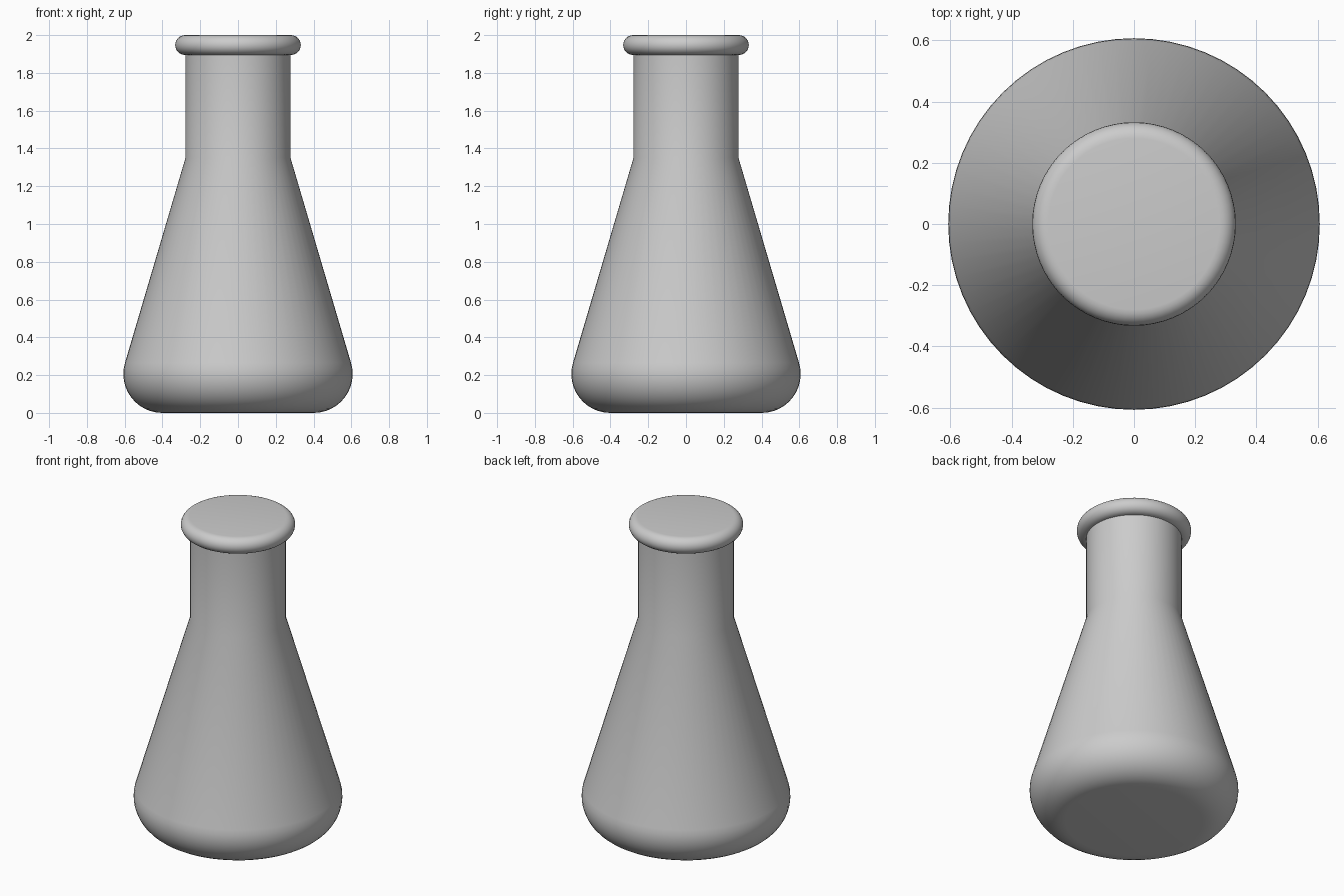
import bpy, bmesh
from math import sin, cos, pi, radians

SIDES = 64

cube = bpy.data.objects.get("Cube")
if cube:
    bpy.data.objects.remove(cube, do_unlink=True)

grey = bpy.data.materials.new("light_grey")
grey.use_nodes = True
grey.diffuse_color = (0.6, 0.6, 0.6, 1)
grey.node_tree.nodes["Principled BSDF"].inputs["Base Color"].default_value = grey.diffuse_color


def arc(cx, cz, r, start, end, steps):
    """Profile points along an arc, angles in degrees."""
    angles = [radians(start + (end - start) * i / steps) for i in range(steps + 1)]
    return [(cx + r * cos(a), cz + r * sin(a)) for a in angles]


def lathe(name, profile):
    """Revolve a (radius, height) profile about z and cap both ends."""
    bm = bmesh.new()
    rings = [[bm.verts.new((r * cos(2 * pi * i / SIDES), r * sin(2 * pi * i / SIDES), z))
              for i in range(SIDES)] for r, z in profile]
    for low, high in zip(rings, rings[1:]):
        for i in range(SIDES):
            j = (i + 1) % SIDES
            bm.faces.new((low[i], low[j], high[j], high[i]))
    bm.faces.new(rings[0][::-1])
    bm.faces.new(rings[-1])
    mesh = bpy.data.meshes.new(name)
    bm.to_mesh(mesh)
    bm.free()
    mesh.materials.append(grey)
    obj = bpy.data.objects.new(name, mesh)
    bpy.context.collection.objects.link(obj)
    bpy.ops.object.select_all(action="DESELECT")
    obj.select_set(True)
    bpy.context.view_layer.objects.active = obj
    bpy.ops.object.shade_smooth_by_angle(angle=radians(35))
    return obj


# Rounded base, sloping body, straight neck and rolled lip in one closed profile
NECK = 0.278
base = arc(0.401, 0.206, 0.206, -90, 16.5, 12)
neck = [(NECK, 1.35), (NECK, 1.895)]
lip = arc(0.28, 1.9475, 0.0525, -90, 90, 12)
lathe("flask", base + neck + lip)
